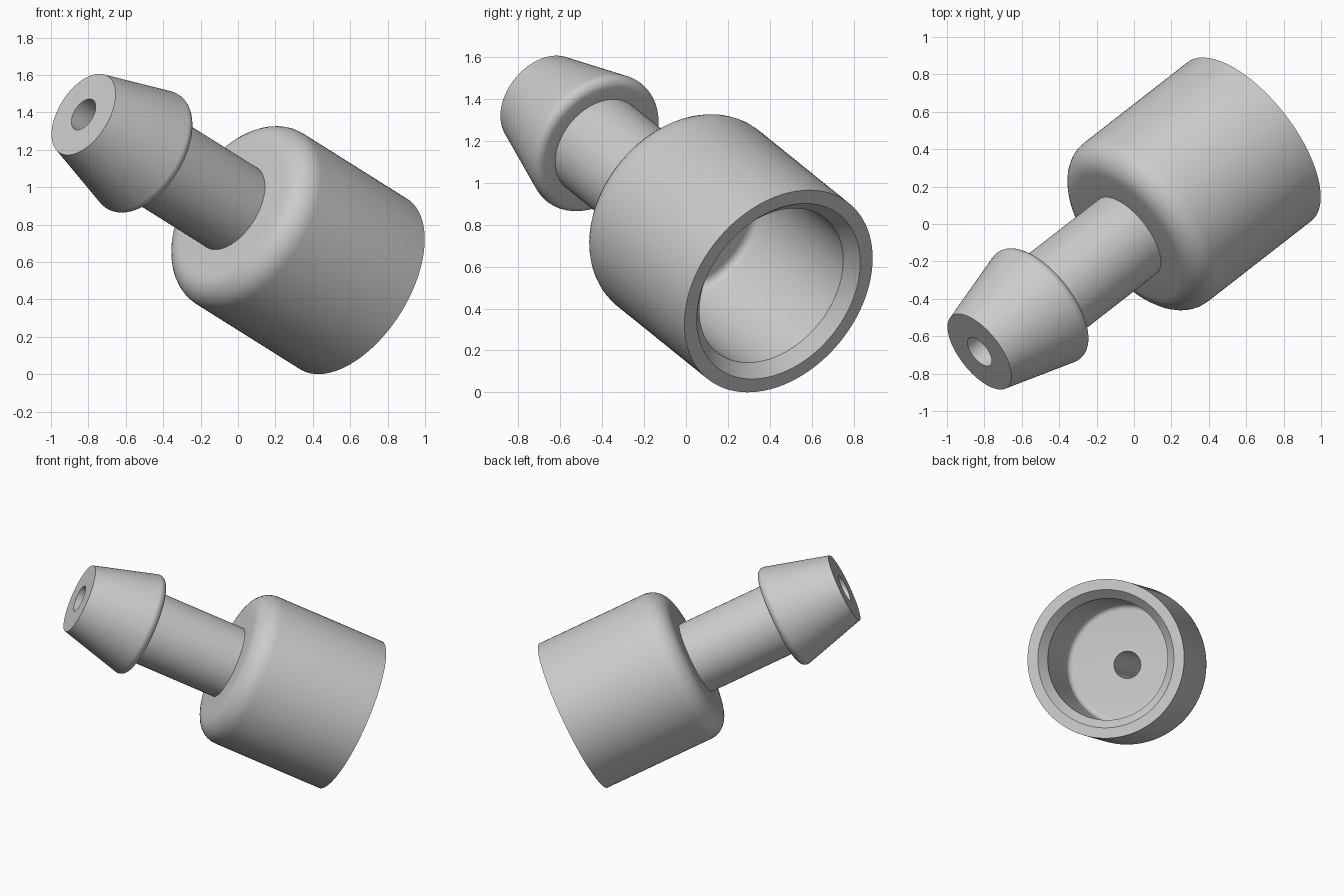
import bpy, bmesh
from math import sin, cos, radians
from mathutils import Vector, Matrix

cube = bpy.data.objects.get("Cube")
if cube:
    bpy.data.objects.remove(cube, do_unlink=True)

# Main dimensions: radii, and distances along the axis from the tip
BORE, TIP, STEM, BODY, CUP = 0.092, 0.242, 0.252, 0.538, 0.411
BARB_END, BODY_START, CUP_FLOOR, LENGTH = 0.49, 1.12, 1.27, 2.042
SEGMENTS = 96


def arc(r, t, size, start, end, steps=8):
    """Rounded corner about (r, t); angle 0 points outward, 90 along the axis."""
    angles = [radians(start + (end - start) * i / steps) for i in range(steps + 1)]
    return [(r + size * cos(a), t + size * sin(a)) for a in angles]


# Closed half section: barb, stem, rounded body, chamfered cup, bore
profile = [(BORE, 0), (TIP, 0)]
profile += arc(0.315, BARB_END - 0.045, 0.045, -15, 90)
profile += [(STEM, BARB_END), (STEM, BODY_START)]
profile += arc(BODY - 0.14, BODY_START + 0.14, 0.14, -90, 0)
profile += [(BODY, LENGTH), (0.467, LENGTH), (CUP, LENGTH - 0.062)]
profile += arc(CUP - 0.04, CUP_FLOOR + 0.04, 0.04, 0, -90, 6)
profile += [(BORE, CUP_FLOOR)]

# Turn the section around the axis
bm = bmesh.new()
verts = [bm.verts.new((r, 0, t)) for r, t in profile]
edges = [bm.edges.new((v, verts[(i + 1) % len(verts)])) for i, v in enumerate(verts)]
bmesh.ops.spin(bm, geom=verts + edges, cent=(0, 0, 0), axis=(0, 0, 1),
               angle=radians(360), steps=SEGMENTS, use_duplicate=False)
bmesh.ops.remove_doubles(bm, verts=bm.verts[:], dist=0.0001)
bmesh.ops.recalc_face_normals(bm, faces=bm.faces[:])
mesh = bpy.data.meshes.new("barbed_connector")
bm.to_mesh(mesh)
bm.free()

# Lean the connector from its raised tip down to the cup mouth
fitting = bpy.data.objects.new("barbed_connector", mesh)
bpy.context.collection.objects.link(fitting)
axis = Vector((0.707, 0.5505, -0.444))
turn = Vector((0, 0, 1)).rotation_difference(axis).to_matrix().to_4x4()
fitting.matrix_world = Matrix.Translation((-0.826, -0.683, 1.389)) @ turn

# Grey plastic
grey = bpy.data.materials.new("light_grey")
grey.use_nodes = True
colour = (0.6, 0.6, 0.6, 1)
grey.diffuse_color = colour
grey.node_tree.nodes["Principled BSDF"].inputs["Base Color"].default_value = colour
mesh.materials.append(grey)

bpy.ops.object.select_all(action="DESELECT")
fitting.select_set(True)
bpy.context.view_layer.objects.active = fitting
bpy.ops.object.shade_smooth_by_angle(angle=radians(30))
